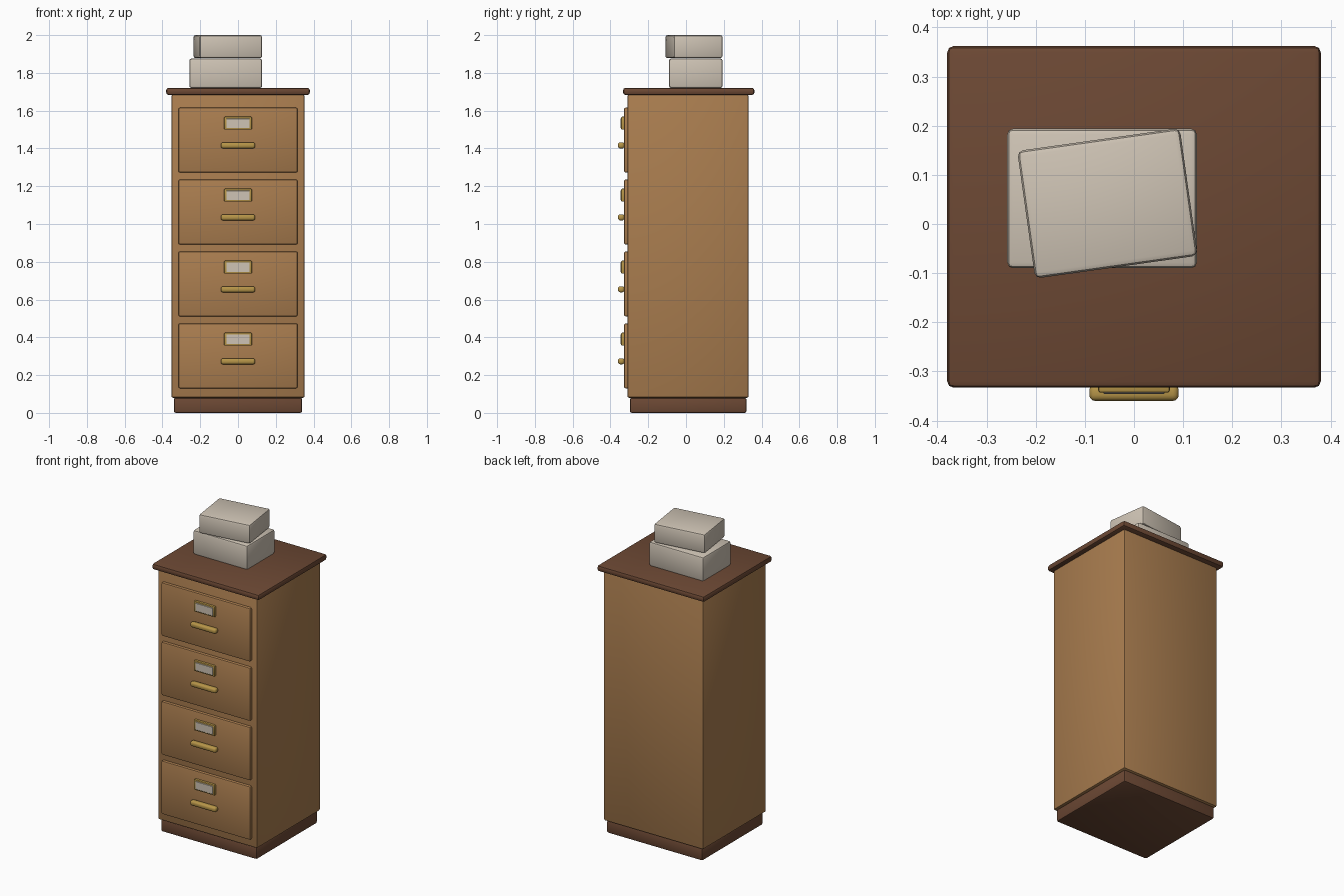
import bpy, math

if "Cube" in bpy.data.objects:
    bpy.data.objects.remove(bpy.data.objects["Cube"])

def material(name, rgb):
    m = bpy.data.materials.new(name)
    m.diffuse_color = (*rgb, 1)
    m.use_nodes = True
    m.node_tree.nodes["Principled BSDF"].inputs["Base Color"].default_value = m.diffuse_color
    return m

OAK = material("tan wood", (0.40, 0.205, 0.078))
WALNUT = material("dark brown wood", (0.15, 0.065, 0.034))
PAPER = material("off white paper", (0.62, 0.55, 0.46))
BRASS = material("brass", (0.47, 0.30, 0.065))

def box(name, x, y, z, mat, bevel=0.01, segments=2, turn=0.0):
    """Bevelled box from (min, max) pairs, turned about its own upright axis."""
    centre = [(a + b) / 2 for a, b in (x, y, z)]
    bpy.ops.mesh.primitive_cube_add(size=1, location=centre)
    ob = bpy.context.object
    ob.name = name
    ob.scale = [b - a for a, b in (x, y, z)]
    bpy.ops.object.transform_apply(location=False, rotation=False, scale=True)
    ob.rotation_euler.z = turn
    ob.data.materials.append(mat)
    if bevel:
        mod = ob.modifiers.new("bevel", 'BEVEL')
        mod.width = bevel
        mod.segments = segments
        bpy.ops.object.modifier_apply(modifier=mod.name)
    bpy.ops.object.shade_smooth_by_angle(angle=math.radians(35))
    return ob

# Carcass
box("plinth", (-0.34, 0.34), (-0.297, 0.32), (0, 0.08), WALNUT)
box("cabinet_body", (-0.353, 0.353), (-0.311, 0.332), (0.08, 1.685), OAK)
box("cabinet_top", (-0.38, 0.38), (-0.333, 0.362), (1.683, 1.721), WALNUT, 0.013)

# Four identical drawers with label holder and pull
for i in range(4):
    z = 0.13 + i * 0.381
    n = i + 1
    box(f"drawer_front_{n}", (-0.316, 0.316), (-0.329, -0.30), (z, z + 0.343), OAK, 0.009)
    box(f"label_frame_{n}", (-0.073, 0.073), (-0.343, -0.32), (z + 0.226, z + 0.295), BRASS, 0.005)
    box(f"label_card_{n}", (-0.062, 0.062), (-0.346, -0.338), (z + 0.234, z + 0.286), PAPER, 0.002, 1)
    box(f"drawer_pull_{n}", (-0.091, 0.091), (-0.360, -0.326), (z + 0.127, z + 0.159), BRASS, 0.012, 3)

# Two stacked file boxes, the upper one askew
box("lower_file_box", (-0.258, 0.128), (-0.09, 0.194), (1.72, 1.876), PAPER, 0.012)
box("upper_file_box", (-0.221, 0.113), (-0.089, 0.173), (1.878, 2.0), PAPER, 0.012,
    turn=math.radians(8))
